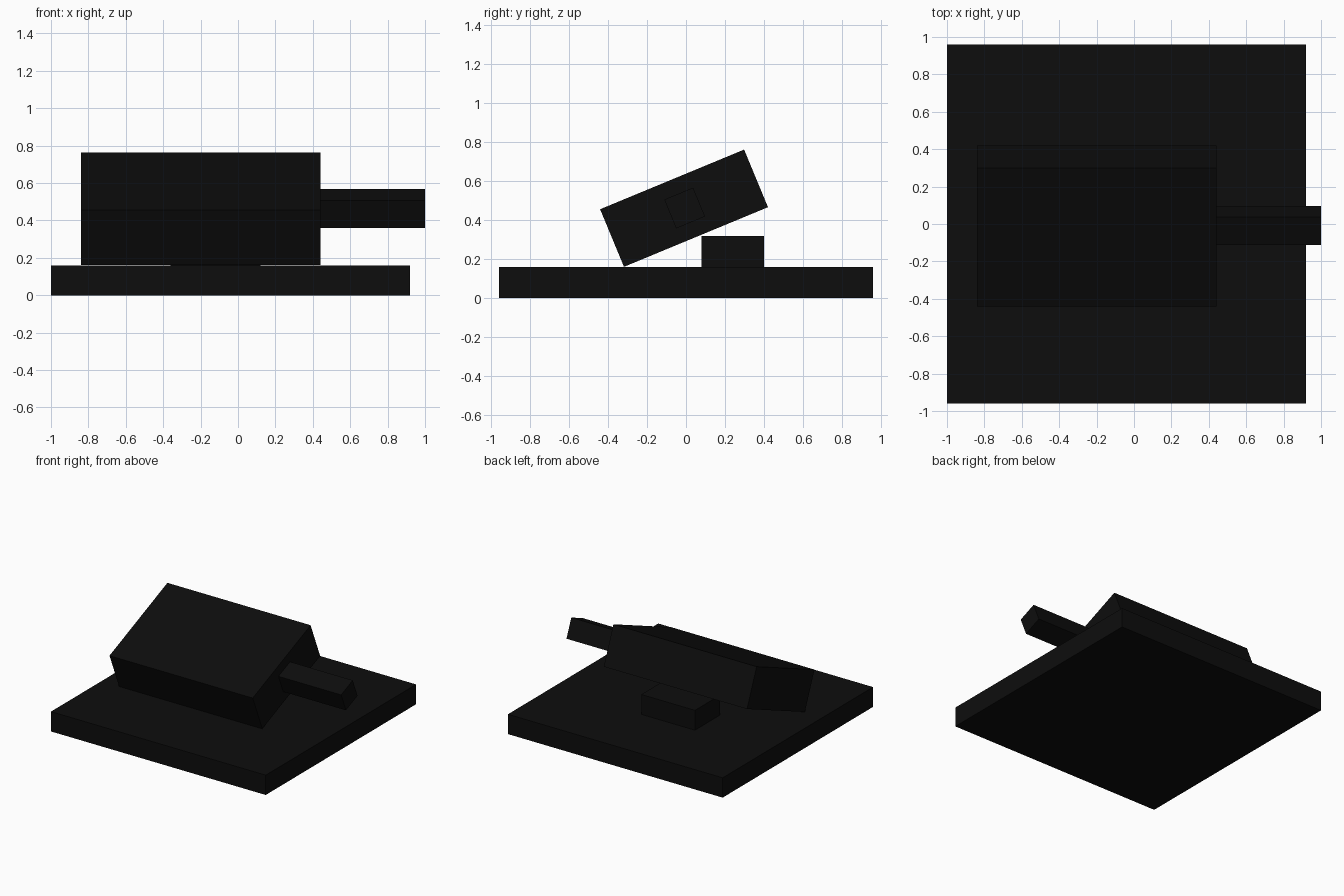
import bpy
import math
from mathutils import Matrix

default = bpy.data.objects.get("Cube")
if default:
    bpy.data.objects.remove(default, do_unlink=True)

# Single flat colour shared by every part
black = bpy.data.materials.new("near_black")
black.use_nodes = True
colour = (0.004, 0.004, 0.004, 1)
black.diffuse_color = colour
black.node_tree.nodes["Principled BSDF"].inputs["Base Color"].default_value = colour

TILT = math.radians(22.5)


def box(name, size, centre, tilt=0.0):
    """Add a flat-shaded box, optionally tipped about the x axis."""
    bpy.ops.mesh.primitive_cube_add(size=1, location=centre, rotation=(tilt, 0, 0))
    part = bpy.context.object
    part.name = name
    part.data.transform(Matrix.Diagonal((*size, 1)))
    part.data.materials.append(black)
    return part


# Flat square slab
box("base_plate", (1.92, 1.92, 0.16), (-0.04, 0, 0.08))

# Small block on the slab, under the raised back of the body
box("support_block", (0.48, 0.32, 0.16), (-0.12, 0.24, 0.24))

# Body tipped upwards towards the back
box("tilted_body", (1.28, 0.8, 0.32), (-0.2, -0.01, 0.462), TILT)

# Square bar sticking out of the body's side, tipped with it
box("side_handle", (0.56, 0.16, 0.16), (0.72, -0.007, 0.463), TILT)
